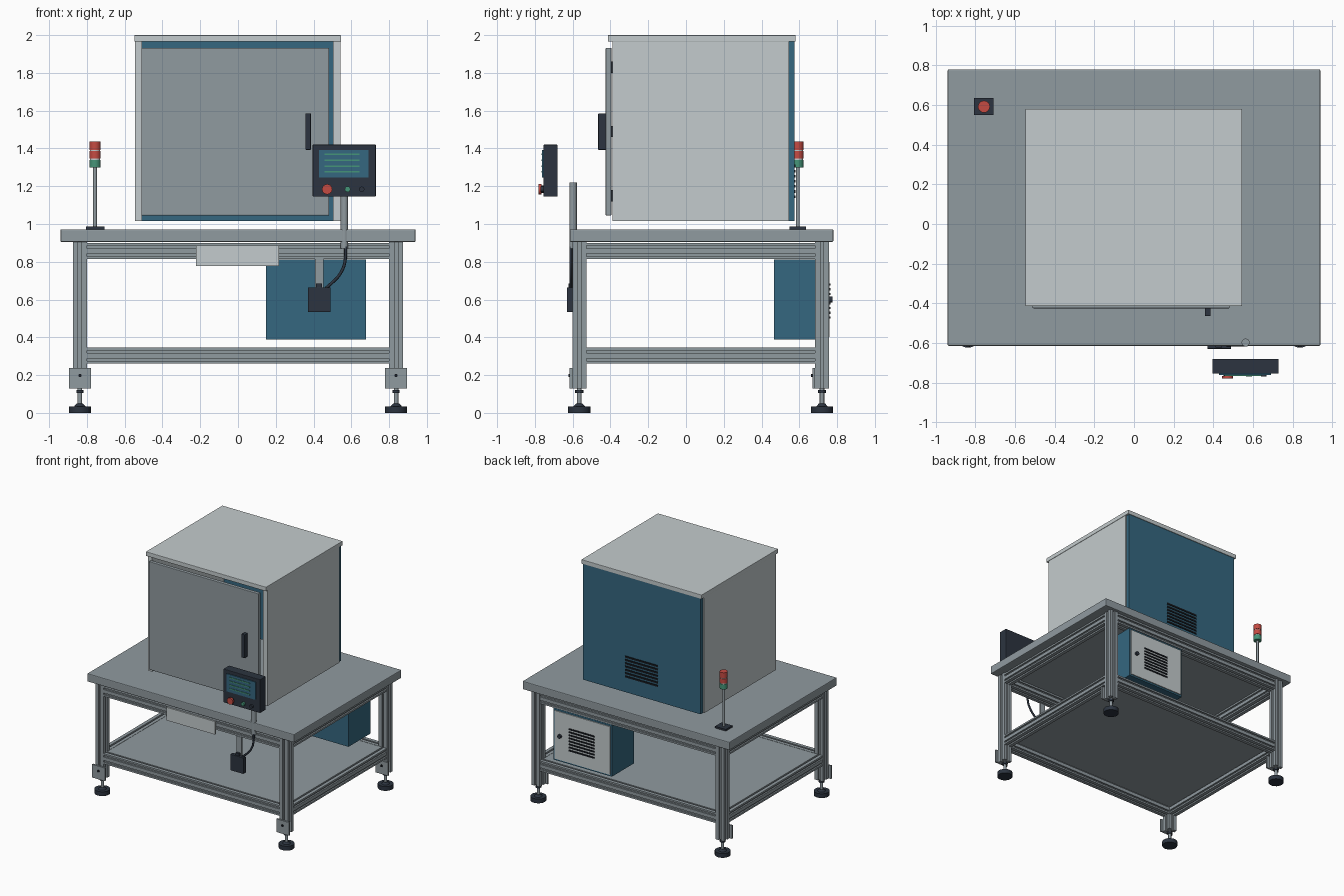
import bpy, bmesh, math
from mathutils import Vector, Matrix

if "Cube" in bpy.data.objects:
    bpy.data.objects.remove(bpy.data.objects["Cube"])


def mat(name, rgb):
    m = bpy.data.materials.new(name)
    m.diffuse_color = (*rgb, 1)
    m.use_nodes = True
    m.node_tree.nodes["Principled BSDF"].inputs["Base Color"].default_value = m.diffuse_color
    return m


GREY = mat("aluminium grey", (0.28, 0.325, 0.35))
LIGHT = mat("light grey", (0.55, 0.60, 0.61))
BLUE = mat("steel blue", (0.035, 0.135, 0.215))
DARK = mat("charcoal", (0.025, 0.034, 0.05))
BLACK = mat("black", (0.008, 0.01, 0.014))
RED = mat("signal red", (0.56, 0.07, 0.055))
GREEN = mat("signal green", (0.06, 0.30, 0.19))


def finish(name, bm, m, bevel=0):
    bmesh.ops.recalc_face_normals(bm, faces=bm.faces)
    me = bpy.data.meshes.new(name)
    bm.to_mesh(me)
    bm.free()
    me.materials.append(m)
    ob = bpy.data.objects.new(name, me)
    bpy.context.collection.objects.link(ob)
    if bevel:
        b = ob.modifiers.new("bevel", 'BEVEL')
        b.width, b.segments = bevel, 2
    return ob


def box(name, x, y, z, m, bevel=0):
    """Box from (min, max) ranges on each axis."""
    bm = bmesh.new()
    bmesh.ops.create_cube(bm, size=1)
    for v in bm.verts:
        v.co = [r[0] if c < 0 else r[1] for c, r in zip(v.co, (x, y, z))]
    return finish(name, bm, m, bevel)


def cyl(name, p, q, r, m, r2=None, seg=24):
    """Cylinder or cone between two points."""
    p, q = Vector(p), Vector(q)
    d = q - p
    bm = bmesh.new()
    bmesh.ops.create_cone(bm, cap_ends=True, segments=seg, radius1=r,
                          radius2=r if r2 is None else r2, depth=d.length)
    rot = Vector((0, 0, 1)).rotation_difference(d).to_matrix().to_4x4()
    bm.transform(Matrix.Translation((p + q) / 2) @ rot)
    for f in bm.faces:
        f.smooth = len(f.verts) == 4
    for e in bm.edges:
        e.smooth = all(len(f.verts) == 4 for f in e.link_faces)
    return finish(name, bm, m)


def slot_bar(name, p, q, w, h, nw, nh, m, gw=0.014, gd=0.012):
    """Slotted bar from p to q: w across, h up; nw / nh grooves on the w / h sides."""
    pts = []
    corners = [Vector(c) for c in ((-w/2, -h/2), (w/2, -h/2), (w/2, h/2), (-w/2, h/2))]
    for i in range(4):
        a, b = corners[i], corners[(i + 1) % 4]
        d = (b - a).normalized()
        n = Vector((-d.y, d.x)) * gd
        pts.append(a)
        k = nw if i % 2 == 0 else nh
        for j in range(k):
            c = a + (b - a) * ((j + 0.5) / k)
            l, r = c - d * gw / 2, c + d * gw / 2
            pts += [l, l + n, r + n, r]
    p, q = Vector(p), Vector(q)
    d = (q - p).normalized()
    if abs(d.z) > 0.5:
        u, v = Vector((1, 0, 0)), Vector((0, 1, 0))
    else:
        u, v = d.cross(Vector((0, 0, 1))), Vector((0, 0, 1))
    bm = bmesh.new()
    face = bm.faces.new([bm.verts.new(p + u * t.x + v * t.y) for t in pts])
    ext = bmesh.ops.extrude_face_region(bm, geom=[face])
    bmesh.ops.translate(bm, vec=q - p,
                        verts=[e for e in ext["geom"] if isinstance(e, bmesh.types.BMVert)])
    return finish(name, bm, m)


# --- table frame: legs, levelling feet, rails, shelf ---
LX, YF, YB = 0.837, -0.565, 0.72
for sx, side in ((-1, "left"), (1, "right")):
    for y, end in ((YF, "front"), (YB, "back")):
        x, n = sx * LX, f"{end}_{side}"
        slot_bar(n + "_leg", (x, y, 0.13), (x, y, 0.907), 0.074, 0.074, 1, 1, GREY, 0.018, 0.014)
        cyl(n + "_foot_pad", (x, y, 0), (x, y, 0.035), 0.059, DARK)
        cyl(n + "_foot_cone", (x, y, 0.035), (x, y, 0.05), 0.03, DARK, 0.016)
        cyl(n + "_foot_stem", (x, y, 0.04), (x, y, 0.135), 0.012, GREY, seg=16)
        cyl(n + "_foot_nut", (x, y, 0.105), (x, y, 0.12), 0.022, DARK, seg=6)
        box(n + "_foot_bracket", (x - 0.058, x + 0.058), (y - 0.051, y - 0.037), (0.13, 0.238), GREY)
        cyl(n + "_bracket_bolt", (x, y - 0.058, 0.198), (x, y - 0.05, 0.198), 0.009, BLACK, seg=12)
for z, level in ((0.303, "lower"), (0.857, "upper")):
    for y, end in ((YF, "front"), (YB, "back")):
        slot_bar(f"{level}_{end}_rail", (-0.8, y, z), (0.8, y, z), 0.07, 0.084, 1, 2, GREY)
    for sx, side in ((-1, "left"), (1, "right")):
        slot_bar(f"{level}_{side}_rail", (sx * LX, YF + 0.037, z), (sx * LX, YB - 0.037, z),
                 0.07, 0.084, 1, 2, GREY)
box("shelf", (-0.81, 0.81), (-0.535, 0.69), (0.325, 0.343), GREY)
box("table_top", (-0.94, 0.94), (-0.615, 0.78), (0.905, 0.972), GREY, 0.006)

# --- hollow cabinet with blue back and front door ---
box("cabinet_left_wall", (-0.545, -0.508), (-0.39, 0.545), (1.015, 1.965), LIGHT)
box("cabinet_right_wall", (0.502, 0.542), (-0.39, 0.545), (1.015, 1.965), LIGHT)
box("cabinet_roof", (-0.548, 0.545), (-0.414, 0.58), (1.965, 2.0), LIGHT, 0.003)
box("cabinet_back", (-0.535, 0.532), (0.545, 0.575), (1.015, 1.965), BLUE)
box("cabinet_door", (-0.512, 0.483), (-0.425, -0.395), (1.045, 1.933), GREY, 0.004)
box("door_handle", (0.357, 0.386), (-0.465, -0.424), (1.393, 1.585), DARK, 0.003)
for i, z in enumerate((1.15, 1.49, 1.83)):
    box(f"door_hinge_{i}", (-0.512, -0.49), (-0.40, -0.385), (z - 0.03, z + 0.03), DARK)
for i in range(7):
    z = 1.145 + i * 0.027
    box(f"cabinet_vent_{i}", (-0.15, 0.15), (0.572, 0.58), (z - 0.007, z + 0.007), BLACK)

# --- electrical box under the table ---
box("electrical_box", (0.147, 0.677), (0.467, 0.752), (0.388, 0.812), BLUE)
box("electrical_box_cover", (0.16, 0.664), (0.75, 0.76), (0.402, 0.798), LIGHT)
for i in range(8):
    z = 0.505 + i * 0.025
    box(f"box_vent_{i}", (0.3, 0.53), (0.758, 0.765), (z - 0.006, z + 0.006), BLACK)
cyl("box_lock", (0.612, 0.758, 0.6), (0.612, 0.775, 0.6), 0.016, DARK, seg=16)

# --- front plate, junction box and cable ---
box("front_plate", (-0.222, 0.218), (-0.612, -0.6), (0.778, 0.885), LIGHT)
box("junction_bracket", (0.407, 0.452), (-0.603, -0.59), (0.62, 0.815), GREY)
box("junction_box", (0.37, 0.49), (-0.63, -0.597), (0.533, 0.665), DARK, 0.003)
box("junction_gland", (0.412, 0.445), (-0.622, -0.603), (0.664, 0.685), DARK)
cu = bpy.data.curves.new("cable", 'CURVE')
cu.dimensions, cu.bevel_depth, cu.bevel_resolution = '3D', 0.008, 2
sp = cu.splines.new('NURBS')
path = ((0.57, 0.88), (0.572, 0.80), (0.54, 0.73), (0.50, 0.69), (0.465, 0.66))
sp.points.add(len(path) - 1)
for pt, (x, z) in zip(sp.points, path):
    pt.co = (x, -0.61, z, 1)
sp.use_endpoint_u, sp.order_u = True, 3
cu.materials.append(DARK)
bpy.context.collection.objects.link(bpy.data.objects.new("cable", cu))

# --- control panel on its post ---
cyl("panel_post", (0.563, -0.598, 0.87), (0.563, -0.598, 1.22), 0.02, GREY)
box("control_panel", (0.395, 0.73), (-0.755, -0.68), (1.145, 1.42), DARK, 0.004)
box("panel_screen", (0.43, 0.692), (-0.762, -0.754), (1.247, 1.392), BLUE)
for i, z in enumerate((1.277, 1.307, 1.338, 1.368)):
    box(f"screen_line_{i}", (0.457, 0.643), (-0.766, -0.761), (z - 0.004, z + 0.004), GREEN)
cyl("stop_button_base", (0.472, -0.754, 1.184), (0.472, -0.768, 1.184), 0.02, BLACK)
cyl("stop_button", (0.472, -0.766, 1.184), (0.472, -0.78, 1.184), 0.027, RED)
cyl("start_button", (0.58, -0.754, 1.184), (0.58, -0.77, 1.184), 0.015, GREEN)
cyl("panel_knob", (0.655, -0.754, 1.184), (0.655, -0.77, 1.184), 0.014, DARK)

# --- signal tower ---
TX, TY = -0.757, 0.592
box("tower_base", (TX - 0.049, TX + 0.049), (TY - 0.043, TY + 0.043), (0.97, 0.986), DARK)
cyl("tower_pole", (TX, TY, 0.98), (TX, TY, 1.3), 0.01, GREY, seg=16)
for name, z0, z1, r, m in (("green_lamp", 1.298, 1.34, 0.03, GREEN),
                           ("lower_ring", 1.34, 1.346, 0.027, LIGHT),
                           ("lower_red_lamp", 1.346, 1.386, 0.03, RED),
                           ("upper_ring", 1.386, 1.392, 0.027, LIGHT),
                           ("upper_red_lamp", 1.392, 1.436, 0.03, RED)):
    cyl("tower_" + name, (TX, TY, z0), (TX, TY, z1), r, m)
